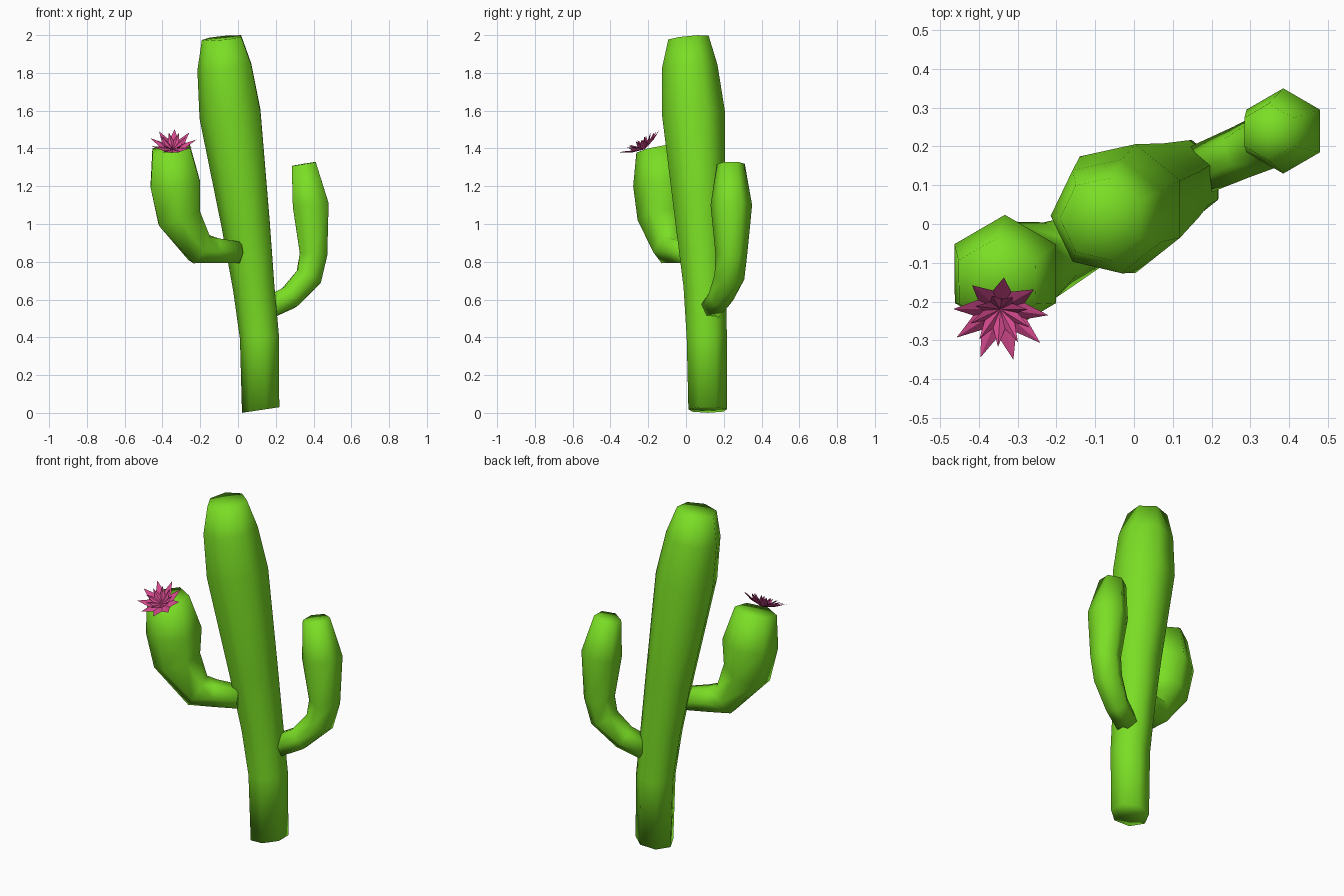
import bpy, bmesh, math
from mathutils import Vector

if "Cube" in bpy.data.objects:
    bpy.data.objects.remove(bpy.data.objects["Cube"])


def material(name, rgb):
    m = bpy.data.materials.new(name)
    m.diffuse_color = (*rgb, 1)
    m.use_nodes = True
    m.node_tree.nodes["Principled BSDF"].inputs["Base Color"].default_value = m.diffuse_color
    return m


green = material("cactus green", (0.195, 0.73, 0.018))
pink = material("flower pink", (0.68, 0.07, 0.28))


def finish(bm, name, mat, smooth):
    bmesh.ops.recalc_face_normals(bm, faces=bm.faces)
    me = bpy.data.meshes.new(name)
    for f in bm.faces:
        f.smooth = smooth
    bm.to_mesh(me)
    bm.free()
    me.materials.append(mat)
    ob = bpy.data.objects.new(name, me)
    bpy.context.collection.objects.link(ob)
    return ob


def tube(name, path, sides, ref, start=None, end=None):
    """Sweep a polygon along (x, y, z, radius) stations, with fan caps."""
    bm = bmesh.new()
    pts = [Vector(p[:3]) for p in path]
    rings = []
    for i, p in enumerate(pts):
        t = Vector()
        if i > 0:
            t += (p - pts[i - 1]).normalized()
        if i < len(pts) - 1:
            t += (pts[i + 1] - p).normalized()
        if i == 0 and start:
            t = Vector(start)
        if i == len(pts) - 1 and end:
            t = Vector(end)
        t.normalize()
        u = Vector(ref)
        u = (u - t * u.dot(t)).normalized()
        v = t.cross(u)
        ring = []
        for k in range(sides):
            a = 2 * math.pi * k / sides
            ring.append(bm.verts.new(p + (u * math.cos(a) + v * math.sin(a)) * path[i][3]))
        rings.append(ring)
    for lo, hi in zip(rings, rings[1:]):
        for k in range(sides):
            j = (k + 1) % sides
            bm.faces.new((lo[k], lo[j], hi[j], hi[k]))
    for ring, p in ((rings[0], pts[0]), (rings[-1], pts[-1])):
        c = bm.verts.new(p)
        for k in range(sides):
            bm.faces.new((ring[k], ring[(k + 1) % sides], c))
    return finish(bm, name, green, True)


# Leaning seven-sided trunk
tube("trunk", [
    (0.125, 0.115, 0.016, 0.105), (0.119, 0.11, 0.40, 0.109),
    (0.088, 0.10, 0.67, 0.116), (0.047, 0.077, 1.0, 0.135),
    (-0.034, 0.04, 1.58, 0.171), (-0.065, 0.02, 1.83, 0.151),
    (-0.082, 0.013, 1.985, 0.11)],
    7, (-1, 0, 0), start=(-0.15, 0, 1), end=(-0.1, -0.1, 1))

# Thin right arm
tube("right_arm", [
    (0.17, 0.14, 0.56, 0.066), (0.275, 0.185, 0.612, 0.07),
    (0.375, 0.23, 0.72, 0.08), (0.40, 0.24, 0.84, 0.084),
    (0.385, 0.24, 1.10, 0.11), (0.348, 0.237, 1.318, 0.074)],
    6, (0, 1, 0))

# Thick left arm
tube("left_arm", [
    (0.0, 0.01, 0.85, 0.065), (-0.12, -0.045, 0.86, 0.075),
    (-0.205, -0.085, 0.87, 0.095), (-0.312, -0.125, 1.035, 0.132),
    (-0.332, -0.128, 1.21, 0.152), (-0.353, -0.15, 1.40, 0.115)],
    6, (0, 1, 0), end=(-0.1, -0.2, 1))

# Flower: two nested star-shaped cups tilted forward
base = Vector((-0.345, -0.22, 1.395))
axis = Vector((0, -0.5, 0.866))
side = Vector((1, 0, 0))
up = axis.cross(side)


def star(name, n, tip, tip_h, valley, valley_h, turn):
    bm = bmesh.new()
    c = bm.verts.new(base)
    rim = []
    for k in range(2 * n):
        a = math.pi * k / n + turn
        r, h = (tip, tip_h) if k % 2 == 0 else (valley, valley_h)
        rim.append(bm.verts.new(base + (side * math.cos(a) + up * math.sin(a)) * r + axis * h))
    for k in range(2 * n):
        bm.faces.new((c, rim[k], rim[(k + 1) % (2 * n)]))
    return finish(bm, name, pink, False)


star("outer_petals", 9, 0.125, 0.052, 0.07, 0.02, 0.1)
star("inner_petals", 9, 0.078, 0.06, 0.045, 0.025, 0.1 + math.pi / 9)
